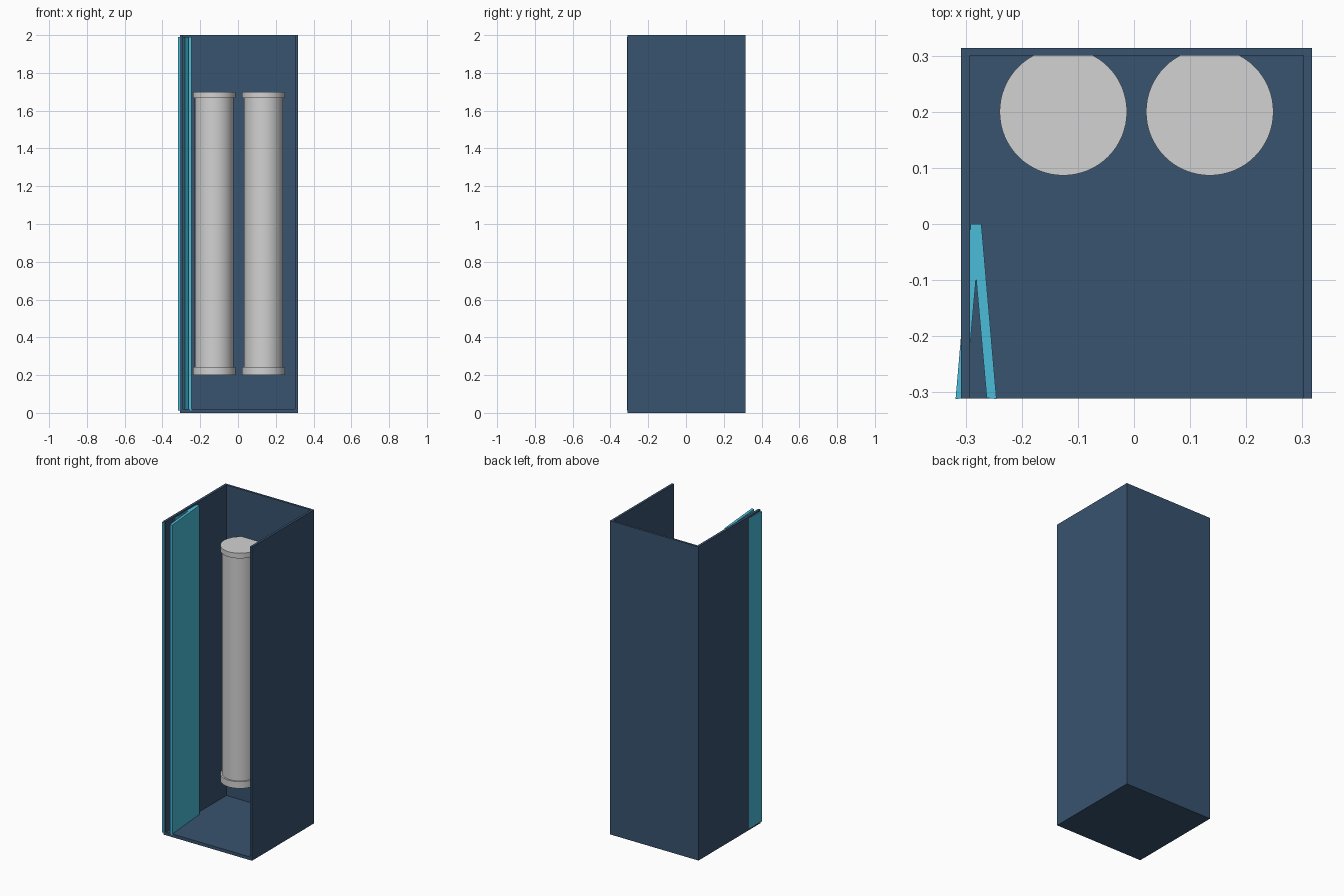
import bpy, bmesh, math

if "Cube" in bpy.data.objects:
    bpy.data.objects.remove(bpy.data.objects["Cube"])


def material(name, rgb):
    def lin(c):
        c /= 255
        return c / 12.92 if c <= 0.04045 else ((c + 0.055) / 1.055) ** 2.4
    m = bpy.data.materials.new(name)
    m.diffuse_color = (*[lin(c) for c in rgb], 1)
    m.use_nodes = True
    m.node_tree.nodes["Principled BSDF"].inputs["Base Color"].default_value = m.diffuse_color
    return m


NAVY = material("navy", (56, 83, 111))
CYAN = material("cyan", (74, 188, 216))
GREY = material("light grey", (210, 210, 210))


def prism(name, outline, z0, z1, mat):
    """Extrude a counter-clockwise plan outline from z0 to z1."""
    bm = bmesh.new()
    face = bm.faces.new([bm.verts.new((x, y, z0)) for x, y in outline])
    top = bmesh.ops.extrude_face_region(bm, geom=[face])["geom"]
    bmesh.ops.translate(bm, vec=(0, 0, z1 - z0),
                        verts=[v for v in top if isinstance(v, bmesh.types.BMVert)])
    bmesh.ops.recalc_face_normals(bm, faces=bm.faces)
    mesh = bpy.data.meshes.new(name)
    bm.to_mesh(mesh)
    bm.free()
    mesh.materials.append(mat)
    obj = bpy.data.objects.new(name, mesh)
    bpy.context.collection.objects.link(obj)
    return obj


def cylinder(name, x, y, r, z0, z1):
    bpy.ops.mesh.primitive_cylinder_add(vertices=64, radius=r, depth=z1 - z0,
                                        location=(x, y, (z0 + z1) / 2))
    obj = bpy.context.object
    obj.name = name
    obj.data.materials.append(GREY)
    bpy.ops.object.shade_smooth_by_angle(angle=math.radians(30))


# Cabinet: U-shaped walls, open at the front and top, over a floor
L, R, F, B = -0.308, 0.317, -0.311, 0.314
IL, IR, IB = -0.292, 0.302, 0.300
prism("cabinet_walls", [(L, F), (IL, F), (IL, IB), (IR, IB), (IR, F),
                        (R, F), (R, B), (L, B)], 0, 2, NAVY)
prism("cabinet_floor", [(IL, F), (IR, F), (IR, IB), (IL, IB)], 0, 0.02, NAVY)

# Folded door: two thin leaves mirrored about the fold line, spreading forward
FOLD = -0.2815
leaf = [(-0.0085, 0.0), (0.019, -0.310), (0.0365, -0.312), (0.0095, 0.0)]
for side, name in ((1, "door_leaf_inner"), (-1, "door_leaf_outer")):
    prism(name, [(FOLD + side * x, y) for x, y in leaf], 0.012, 1.99, CYAN)

# Two tanks with wider end caps
for x, side in ((-0.126, "left"), (0.135, "right")):
    cylinder(f"tank_body_{side}", x, 0.2, 0.103, 0.22, 1.68)
    cylinder(f"tank_bottom_cap_{side}", x, 0.2, 0.1135, 0.2, 0.243)
    cylinder(f"tank_top_cap_{side}", x, 0.2, 0.1135, 1.667, 1.7)
